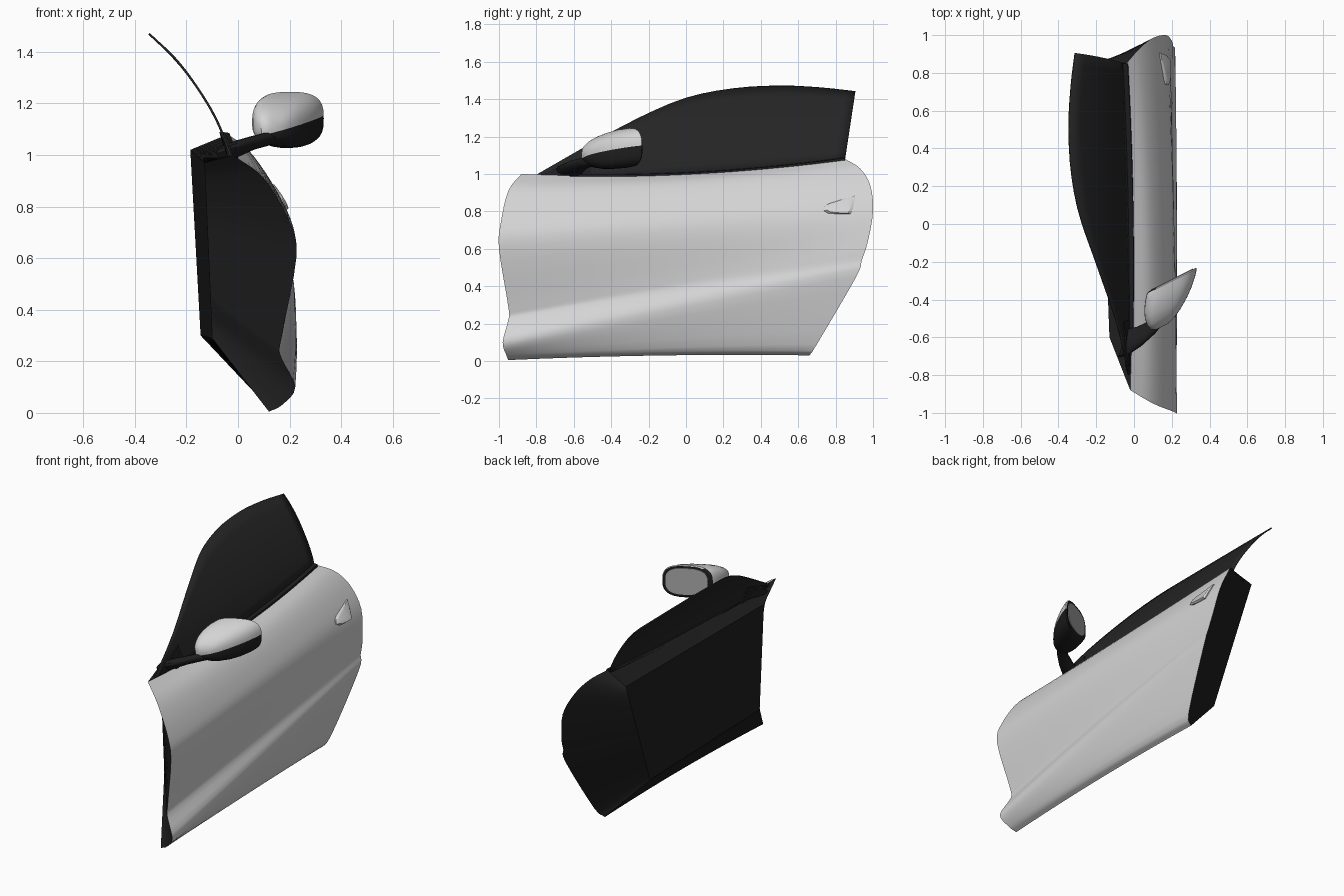
import bpy, bmesh, math
from mathutils import Vector as V
from mathutils.bvhtree import BVHTree

if "Cube" in bpy.data.objects:
    bpy.data.objects.remove(bpy.data.objects["Cube"])


def material(name, c):
    m = bpy.data.materials.new(name)
    m.diffuse_color = (c, c, c, 1)
    m.use_nodes = True
    m.node_tree.nodes["Principled BSDF"].inputs["Base Color"].default_value = m.diffuse_color
    return m


SILVER = material("silver_paint", 0.66)
BLACK = material("black_trim", 0.013)
GLASS = material("dark_glass", 0.018)
MIRROR = material("mirror_glass", 0.42)


def spline(pts, steps):
    """Catmull-Rom through points of any size."""
    p = [V(q) for q in pts]
    p = [2 * p[0] - p[1]] + p + [2 * p[-1] - p[-2]]
    out = []
    for i in range(1, len(p) - 2):
        a, b, c, d = p[i - 1:i + 3]
        for k in range(steps):
            t = k / steps
            out.append(0.5 * (2 * b + (c - a) * t + (2 * a - 5 * b + 4 * c - d) * t * t
                              + (3 * b - a - 3 * c + d) * t ** 3))
    return out + [p[-2]]


def finish(name, bm, mats, angle=30, recalc=True):
    bmesh.ops.remove_doubles(bm, verts=bm.verts, dist=0.0005)
    if recalc:
        bmesh.ops.recalc_face_normals(bm, faces=bm.faces)
    me = bpy.data.meshes.new(name)
    bm.to_mesh(me)
    bm.free()
    ob = bpy.data.objects.new(name, me)
    bpy.context.collection.objects.link(ob)
    for m in mats:
        me.materials.append(m)
    bpy.ops.object.select_all(action='DESELECT')
    ob.select_set(True)
    bpy.context.view_layer.objects.active = ob
    bpy.ops.object.shade_smooth_by_angle(angle=math.radians(angle))
    return ob


def add_grid(bm, rows):
    vs = [[bm.verts.new(p) for p in r] for r in rows]
    for a, b in zip(vs, vs[1:]):
        for i in range(len(a) - 1):
            bm.faces.new((a[i], a[i + 1], b[i + 1], b[i]))
    return vs


def loft(rings):
    bm = bmesh.new()
    vs = add_grid(bm, [list(r) + [r[0]] for r in rings])
    bmesh.ops.remove_doubles(bm, verts=bm.verts, dist=1e-5)
    for row in (vs[0], vs[-1]):
        bm.faces.new([v for v in row[:-1] if v.is_valid])
    bmesh.ops.recalc_face_normals(bm, faces=bm.faces)
    return bm


# ---- outer skin: level curves between a front edge and a rear edge
front_edge = spline([(.12, -.95, .005), (.17, -.96, .03), (.222, -.98, .10), (.165, -.95, .22),
                     (.168, -.95, .29), (.226, -1, .60), (.20, -.99, .74), (.10, -.95, .91),
                     (-.02, -.88, 1.0)], 4)
rear_edge = spline([(.11, .66, .03), (.16, .70, .09), (.215, .91, .45), (.208, .94, .54),
                    (.20, .97, .63), (.17, 1.0, .80), (.10, .985, .94), (.03, .93, 1.03),
                    (-.04, .85, 1.08)], 4)
N = 20
rows = []
for j, (f, r) in enumerate(zip(front_edge, rear_edge)):
    v = j / (len(front_edge) - 1)
    row = []
    for i in range(N + 1):
        s = i / N
        p = f.lerp(r, s)
        bulge = 4 * s * (1 - s)
        p.x += (0.006 + 0.014 * v) * bulge
        p.z += (0.012 * (1 - v) - 0.04 * v ** 4) * bulge
        row.append(p)
    rows.append(row)
bm = bmesh.new()
add_grid(bm, rows)
bm.normal_update()
if sum(f.normal.x for f in bm.faces) < 0:
    bmesh.ops.reverse_faces(bm, faces=bm.faces)
skin_tree = BVHTree.FromBMesh(bm)
finish("door_skin", bm, [SILVER], recalc=False)

# ---- inner door panel: flat inner face joined to the border of the skin
fb, ft = V((-.10, -.60, .29)), V((-.13, -.60, .97))
rb, rt = V((-.145, .57, .30)), V((-.185, .87, 1.02))
M = len(rows) - 1
inner = []
for row in rows:
    hf = (row[0].z - rows[0][0].z) / (rows[-1][0].z - rows[0][0].z)
    hr = (row[-1].z - rows[0][-1].z) / (rows[-1][-1].z - rows[0][-1].z)
    a, b = fb.lerp(ft, hf), rb.lerp(rt, hr)
    inner.append([a.lerp(b, i / N) for i in range(N + 1)])
bm = bmesh.new()
add_grid(bm, inner)
for edge in (lambda g: g[0], lambda g: g[-1], lambda g: [r[0] for r in g], lambda g: [r[-1] for r in g]):
    add_grid(bm, [edge(rows), edge(inner)])
finish("inner_panel", bm, [BLACK], 25)

# ---- weather strip along the top edge
rings = []
for p in rows[-1][3:]:
    rings.append([p + V((dx, 0, dz)) for dx, dz in ((-.022, -.012), (.010, -.012), (.006, .006), (-.022, .008))])
finish("weather_strip", loft(rings), [BLACK])

# ---- window glass: curved sheet leaning inwards
lean = spline([(1.0, -.03), (1.13, -.08), (1.25, -.15), (1.37, -.24), (1.47, -.345)], 6)


def lean_x(z):
    for a, b in zip(lean, lean[1:]):
        if z <= b[0]:
            return a[1] + (b[1] - a[1]) * (z - a[0]) / (b[0] - a[0])
    return lean[-1][1]


top = spline([(-.80, .995), (-.52, 1.155), (-.25, 1.30), (0, 1.405), (.25, 1.455), (.5, 1.47),
              (.72, 1.46), (.905, 1.44)], 3)
low = []
for q in top:
    s = (q[0] + .80) / 1.705
    low.append(V((-.80 + 1.65 * s, .99 + .085 * s - .032 * 4 * s * (1 - s))))
sheet = []
for k in range(9):
    line = [a.lerp(b, k / 8) for a, b in zip(low, top)]
    sheet.append([V((lean_x(q[1]), q[0], q[1])) for q in line])
bm = bmesh.new()
add_grid(bm, sheet)
glass = finish("window_glass", bm, [GLASS])
mod = glass.modifiers.new("thickness", 'SOLIDIFY')
mod.thickness = 0.008
mod.offset = 0

# ---- door handle: tapered raised plate on the skin
outline = [(.735, .803), (.76, .79), (.82, .785), (.878, .785), (.893, .82), (.905, .885),
           (.83, .862), (.765, .842), (.738, .825)]
cy, cz = .83, .822
rings = []
for lift, sc in ((-.012, 1), (.008, 1), (.017, .8)):
    ring = []
    for y, z in outline:
        hit = skin_tree.ray_cast(V((1, y, z)), V((-1, 0, 0)))[0]
        ring.append(V(((hit.x if hit else .17) + lift, cy + (y - cy) * sc, cz + (z - cz) * sc)))
    rings.append(ring)
finish("door_handle", loft(rings), [SILVER], 40)

# ---- wing mirror head: rounded rings shrinking forwards
WIDE = V((.894, .447, 0))
BACK = V((-.447, .894, 0))


def mirror_ring(centre, sw, sh, n=32):
    ring = []
    for i in range(n):
        a = 2 * math.pi * i / n
        c, s = math.cos(a), math.sin(a)
        w = math.copysign(abs(c) ** .68, c) * .148 * sw
        h = math.copysign(abs(s) ** .68, s) * .103 * sh
        if c < 0 and s < 0:
            h *= 1 + .25 * c
        ring.append(centre + WIDE * w + V((0, 0, h)))
    return ring


head = V((.202, -.295, 1.143))
path = V((-.055, -.25, -.045))
rings = [mirror_ring(head + path * k, w, h) for k, w, h in
         ((0, .94, .94), (.03, 1, 1), (.2, 1, 1), (.4, .95, .95), (.6, .84, .86), (.8, .66, .7),
          (.93, .46, .48), (1, .22, .24))]
bm = loft(rings)
bmesh.ops.bisect_plane(bm, geom=bm.verts[:] + bm.edges[:] + bm.faces[:],
                       plane_co=(.08, -.4, 1.082), plane_no=(-.24, -.06, 1))
for f in bm.faces:
    c = f.calc_center_median()
    below = (c - V((.08, -.4, 1.082))).dot(V((-.24, -.06, 1))) < 0
    f.material_index = 1 if below or f.normal.dot(BACK) > .8 else 0
finish("mirror_head", bm, [SILVER, BLACK], 40)

# ---- mirror reflecting plate
rings = [mirror_ring(head + BACK * d, .84, .82) for d in (-.002, .004)]
finish("mirror_plate", loft(rings), [MIRROR])

# ---- mirror arm: flat tapered bracket from the belt line to the head
rings = []
for (x, y, z), hy, hz in (((-.06, -.63, 1.005), .075, .03), ((-.01, -.62, 1.022), .075, .033),
                          ((.06, -.58, 1.048), .065, .027), ((.13, -.52, 1.066), .06, .026),
                          ((.20, -.44, 1.075), .05, .026)):
    rings.append([V((x + .3 * hy * math.cos(a), y + hy * math.cos(a), z + hz * math.sin(a)))
                  for a in [2 * math.pi * i / 14 for i in range(14)]])
finish("mirror_arm", loft(rings), [BLACK], 40)

# ---- sail plate at the front corner of the window
rings = [[V((x + d, y, z)) for x, y, z in ((-.03, -.80, .985), (-.03, -.50, .975),
                                          (-.065, -.52, 1.09), (-.045, -.65, 1.05))]
         for d in (-.008, .012)]
finish("mirror_sail", loft(rings), [BLACK])
